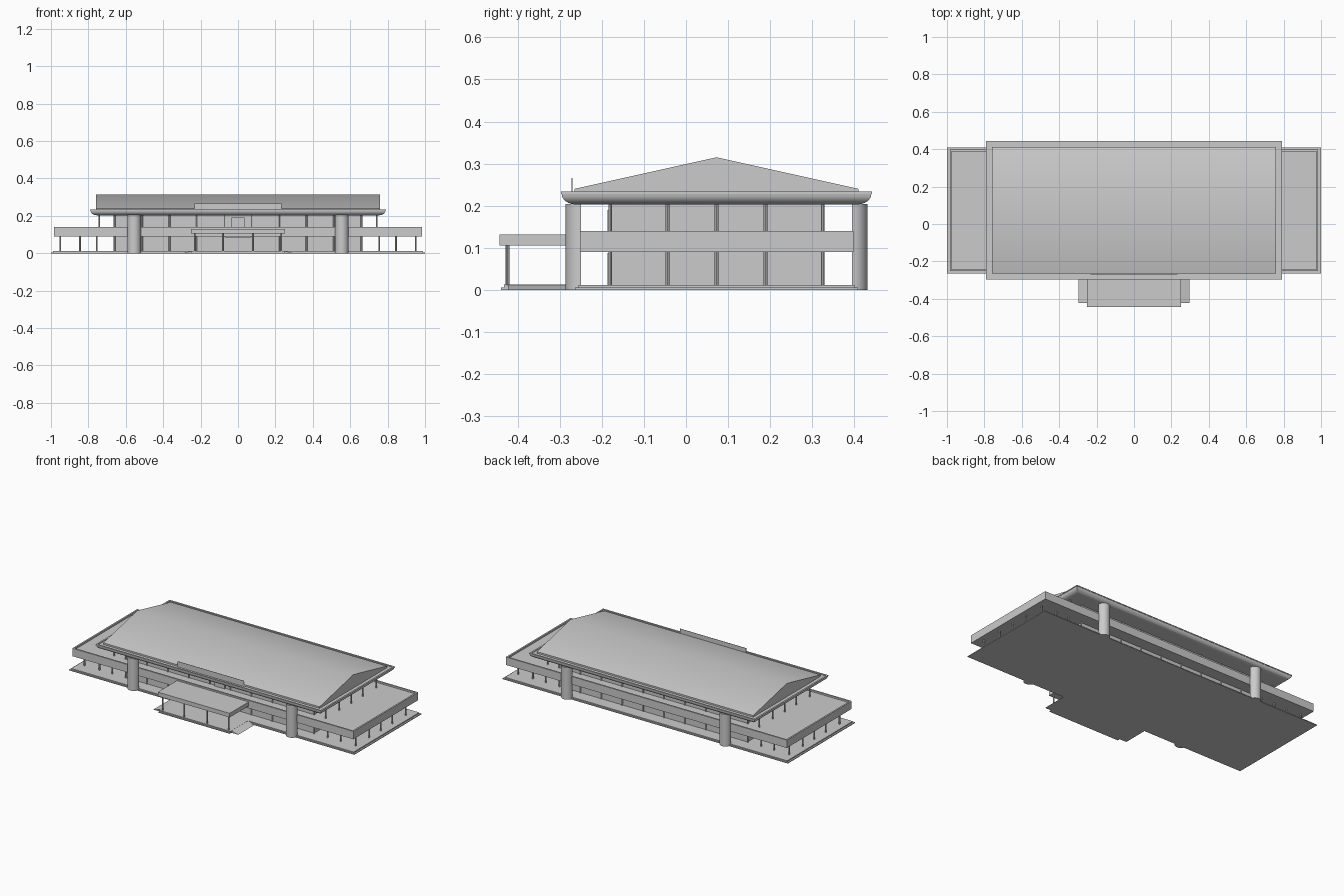
import bpy, bmesh, math

if "Cube" in bpy.data.objects:
    bpy.data.objects.remove(bpy.data.objects["Cube"])

CY = 0.0725  # centre line of the main building in y


def finish(name, bm, smooth=False):
    bmesh.ops.recalc_face_normals(bm, faces=bm.faces)
    me = bpy.data.meshes.new(name)
    bm.to_mesh(me)
    bm.free()
    ob = bpy.data.objects.new(name, me)
    bpy.context.collection.objects.link(ob)
    if smooth:
        bpy.ops.object.select_all(action='DESELECT')
        bpy.context.view_layer.objects.active = ob
        ob.select_set(True)
        bpy.ops.object.shade_smooth_by_angle(angle=math.radians(30))
    return ob


def loft(name, rings, smooth=False):
    """Stack of rectangles (half x, half y, z) joined and capped."""
    bm = bmesh.new()
    loops = [[bm.verts.new((sx * hx, CY + sy * hy, z))
              for sx, sy in ((-1, -1), (1, -1), (1, 1), (-1, 1))]
             for hx, hy, z in rings]
    for a, b in zip(loops, loops[1:]):
        for i in range(4):
            j = (i + 1) % 4
            bm.faces.new((a[i], a[j], b[j], b[i]))
    bm.faces.new(loops[0])
    bm.faces.new(loops[-1])
    return finish(name, bm, smooth)


def prism(name, pts, axis, lo, hi, smooth=False):
    """Extrude a 2D outline along x, y or z."""
    def at(p, t):
        return {'x': (t, p[0], p[1]), 'y': (p[0], t, p[1]), 'z': (p[0], p[1], t)}[axis]
    bm = bmesh.new()
    a = [bm.verts.new(at(p, lo)) for p in pts]
    b = [bm.verts.new(at(p, hi)) for p in pts]
    n = len(pts)
    for i in range(n):
        j = (i + 1) % n
        bm.faces.new((a[i], a[j], b[j], b[i]))
    bm.faces.new(a)
    bm.faces.new(b)
    return finish(name, bm, smooth)


def box(name, x0, x1, y0, y1, z0, z1):
    return prism(name, [(x0, y0), (x1, y0), (x1, y1), (x0, y1)], 'z', z0, z1)


def post(name, x, y, z0, z1, r=0.0045):
    pts = [(x + r * math.cos(i * math.pi / 4), y + r * math.sin(i * math.pi / 4)) for i in range(8)]
    return prism(name, pts, 'z', z0, z1, True)


# Stepped base slab
loft("base_slab", [(1.0, 0.336, 0), (1.0, 0.336, 0.005), (0.99, 0.328, 0.005), (0.99, 0.328, 0.012)])

# Terrace deck with a low rim around it
loft("terrace_deck", [(0.985, 0.325, 0.09), (0.985, 0.325, 0.14),
                      (0.975, 0.315, 0.14), (0.975, 0.315, 0.13)])

# Walls of both floors
loft("ground_floor_walls", [(0.657, 0.25, 0.012), (0.657, 0.25, 0.09)])
loft("upper_floor_walls", [(0.657, 0.25, 0.13), (0.657, 0.25, 0.204)])

# Mullions and free-standing posts
xs = [-0.66 + 1.32 * i / 9 for i in range(10)]
ys = [-0.18, -0.044, 0.0725, 0.189, 0.325]
for floor, z0, z1 in (("ground", 0.012, 0.09), ("upper", 0.13, 0.204)):
    for x in xs:
        for y in (ys[0], ys[-1]):
            post(floor + "_mullion", x, y, z0, z1)
    for s in (-1, 1):
        for y in ys[1:-1]:
            post(floor + "_side_mullion", s * 0.66, y, z0, z1)
for s in (-1, 1):
    for y in ys:
        post("terrace_post", s * 0.95, y, 0.012, 0.09)
        post("roof_post", s * 0.742, y, 0.13, 0.204)
    for x in (0.755, 0.845):
        for y in (ys[0], ys[-1]):
            post("terrace_post", s * x, y, 0.012, 0.09)

# Half-round buttress columns on front and back
for s in (-1, 1):
    for name, y, d in (("front_column", -0.25, -1), ("back_column", 0.395, 1)):
        arc = [(s * 0.555 + 0.036 * math.cos(i * math.pi / 16),
                y + d * 0.036 * math.sin(i * math.pi / 16)) for i in range(17)]
        prism(name, arc, 'z', 0.0, 0.204, True)

# Roof slab: curved soffit, thin lip, gutter
curve = [(0.755 + 0.033 * math.sin(a), 0.335 + 0.033 * math.sin(a), 0.228 - 0.025 * math.cos(a))
         for a in [i * math.pi / 12 for i in range(7)]]
loft("eave_slab", curve + [(0.79, 0.37, 0.228), (0.79, 0.37, 0.234), (0.78, 0.36, 0.234),
                           (0.78, 0.36, 0.23)], True)

# Gabled roof
prism("gable_roof", [(CY - 0.338, 0.229), (CY + 0.338, 0.229), (CY + 0.338, 0.24),
                     (CY, 0.315), (CY - 0.338, 0.24)], 'x', -0.758, 0.758, True)

# Thin fascia panel standing at the front eave
box("fascia_panel", -0.232, 0.232, -0.272, -0.27, 0.23, 0.266)

# Entrance: steps, side ramps, canopy, posts
box("entrance_step", -0.25, 0.25, -0.44, -0.255, 0, 0.006)
box("entrance_floor", -0.25, 0.25, -0.433, -0.255, 0.006, 0.013)
for s in (-1, 1):
    prism("entrance_ramp", [(s * 0.25, 0), (s * 0.298, 0), (s * 0.25, 0.012)], 'y', -0.423, -0.255)
    for x in (0.08, 0.232):
        post("canopy_post", s * x, -0.424, 0.012, 0.106)
box("entrance_canopy", -0.252, 0.252, -0.443, -0.24, 0.105, 0.131)

# Front doors
box("ground_door", -0.073, 0.073, -0.186, -0.175, 0.012, 0.088)
box("upper_door", -0.036, 0.036, -0.186, -0.175, 0.13, 0.19)
